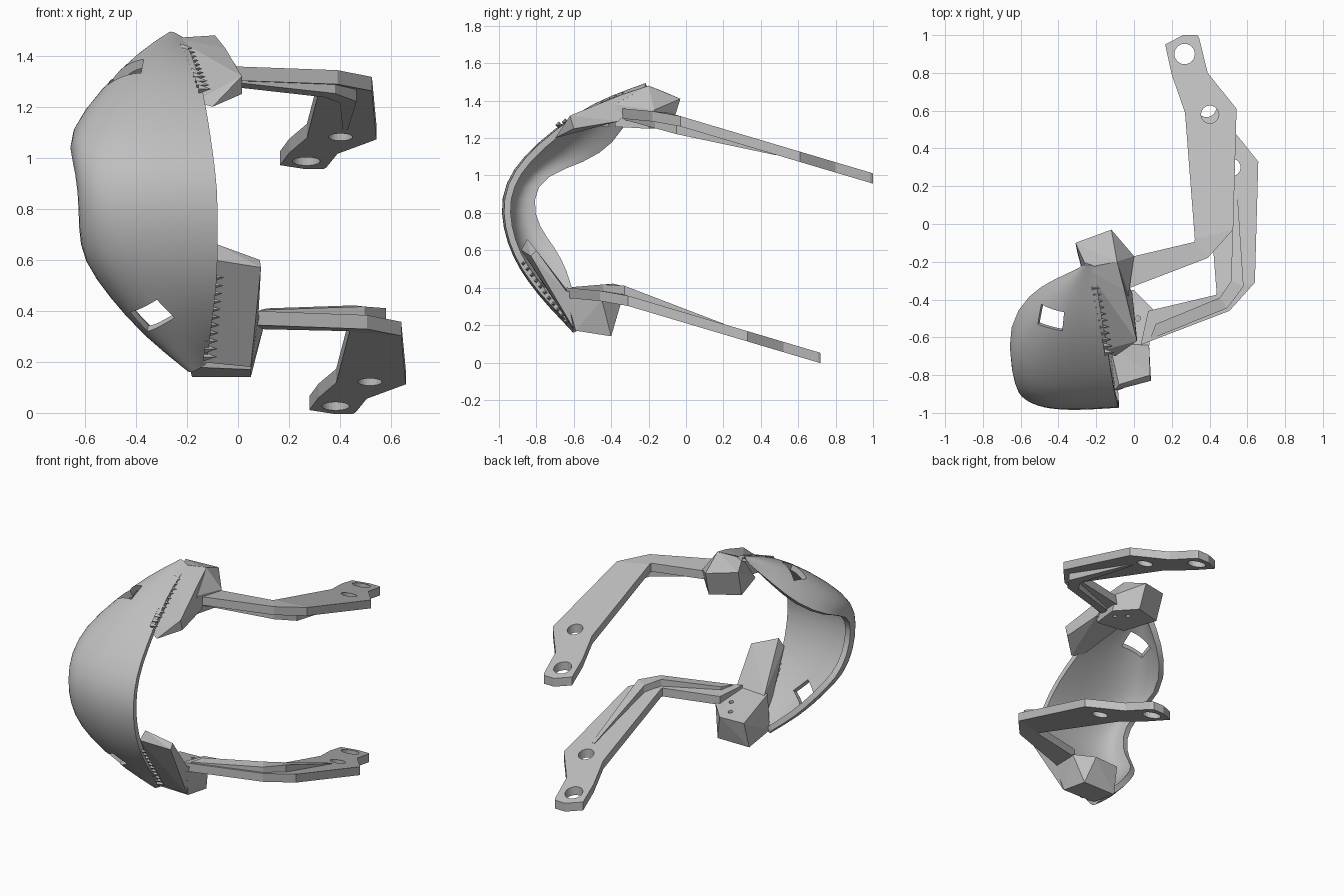
import bpy, bmesh
from mathutils import Vector, Matrix

cube = bpy.data.objects.get("Cube")
if cube:
    bpy.data.objects.remove(cube)

grey = bpy.data.materials.new("plain_grey")
grey.use_nodes = True
grey.diffuse_color = (0.52, 0.52, 0.52, 1)
grey.node_tree.nodes["Principled BSDF"].inputs["Base Color"].default_value = (0.52, 0.52, 0.52, 1)


def finish(bm, name, fix_normals=True):
    if fix_normals:
        bmesh.ops.recalc_face_normals(bm, faces=bm.faces)
    mesh = bpy.data.meshes.new(name)
    bm.to_mesh(mesh)
    bm.free()
    mesh.materials.append(grey)
    obj = bpy.data.objects.new(name, mesh)
    bpy.context.collection.objects.link(obj)
    return obj


def apply_modifiers(obj):
    bpy.context.view_layer.objects.active = obj
    for mod in list(obj.modifiers):
        bpy.ops.object.modifier_apply(modifier=mod.name)


def cut(obj, cutters):
    for c in cutters:
        c.hide_render = True
        mod = obj.modifiers.new("cut", 'BOOLEAN')
        mod.operation, mod.solver, mod.object = 'DIFFERENCE', 'EXACT', c
    apply_modifiers(obj)
    for c in cutters:
        bpy.data.objects.remove(c)


def drill(at, radius, depth):
    bm = bmesh.new()
    bmesh.ops.create_cone(bm, cap_ends=True, segments=24, radius1=radius, radius2=radius,
                          depth=depth, matrix=Matrix.Translation(at))
    return finish(bm, "drill_cutter")


def hull(name, points):
    bm = bmesh.new()
    for p in points:
        bm.verts.new(p)
    bmesh.ops.convex_hull(bm, input=bm.verts)
    bmesh.ops.delete(bm, geom=[v for v in bm.verts if not v.link_faces], context='VERTS')
    bmesh.ops.dissolve_limit(bm, angle_limit=0.06, verts=bm.verts, edges=bm.edges)
    return finish(bm, name)


def ladder(name, pairs, top, bottom, shift):
    """Strip made of (outer, inner) plan pairs, with height rules for both sides."""
    bm = bmesh.new()
    rings = []
    for (ox, oy), (ix, iy) in pairs:
        corners = [(ox, oy, top(oy)), (ix, iy, top(iy)), (ix, iy, bottom(iy)), (ox, oy, bottom(oy))]
        rings.append([bm.verts.new(Vector(c) + shift) for c in corners])
    for a, b in zip(rings, rings[1:]):
        for k in range(4):
            n = (k + 1) % 4
            bm.faces.new((a[k], a[n], b[n], b[k]))
    bm.faces.new(rings[0])
    bm.faces.new(rings[-1])
    return finish(bm, name)


# Arms: bent, sloping plates with a set-back rib that is tallest at the elbow
def plate_top(y):
    return 1.335 - 0.095 * (y + 0.09) if y < -0.09 else 1.335 - 0.297 * (y + 0.09)


def plate_bottom(y):
    return plate_top(y) - 0.055


def rib_depth(y):
    return 0.05 * max(0.04, 1 - abs(y + 0.08) / (0.28 if y < -0.08 else 0.56))


plate = [((-0.08, -0.36), (-0.04, -0.18)), ((0.39, -0.18), (0.32, -0.095)),
         ((0.525, -0.03), (0.322, -0.08)), ((0.543, 0.61), (0.27, 0.59)),
         ((0.39, 0.8), (0.2, 0.79)), ((0.345, 0.985), (0.165, 0.95)), ((0.335, 1.0), (0.26, 1.0))]
rib = [((-0.03, -0.33), (0.0, -0.25)), ((0.38, -0.165), (0.34, -0.11)),
       ((0.465, -0.05), (0.4, -0.02)), ((0.43, 0.48), (0.41, 0.48))]

for side, shift in (("upper", Vector((0, 0, 0))), ("lower", Vector((0.115, -0.28, -0.96)))):
    arm = ladder(side + "_arm", plate, plate_top, plate_bottom, shift)
    cut(arm, [drill(Vector((x, y, plate_top(y))) + shift, r, 0.3)
              for x, y, r in ((0.268, 0.9, 0.054), (0.402, 0.58, 0.047))])
    if side == "upper":
        ladder("upper_arm_rib", rib, plate_bottom, lambda y: plate_bottom(y) - rib_depth(y), shift)
    else:
        ladder("lower_arm_rib", rib, lambda y: plate_top(y) + rib_depth(y), plate_top, shift)

# Mounting blocks and the flanges that run forward along the shell edge
upper_block = hull("upper_block", [
    (-0.25, -0.23, 1.47), (-0.09, -0.2, 1.48), (-0.31, -0.1, 1.44), (-0.12, -0.03, 1.41),
    (-0.3, -0.15, 1.27), (-0.11, -0.08, 1.25), (0.0, -0.17, 1.35), (0.0, -0.2, 1.25),
    (-0.03, -0.38, 1.38), (-0.03, -0.38, 1.26), (-0.24, -0.38, 1.28)])
cut(upper_block, [drill((x, y, 1.26), 0.014, 0.14) for x, y in ((-0.06, -0.25), (-0.12, -0.2))])
hull("upper_flange", [
    (-0.25, -0.24, 1.47), (-0.09, -0.2, 1.48), (-0.05, -0.35, 1.43), (0.015, -0.62, 1.32),
    (0.015, -0.6, 1.25), (-0.1, -0.7, 1.2), (-0.17, -0.67, 1.22), (-0.01, -0.36, 1.29),
    (-0.2, -0.36, 1.29)])
lower_block = hull("lower_block", [
    (-0.19, -0.6, 0.18), (0.05, -0.59, 0.17), (-0.18, -0.4, 0.14), (0.05, -0.4, 0.14),
    (-0.17, -0.36, 0.31), (0.0, -0.35, 0.31), (0.1, -0.45, 0.335),
    (0.08, -0.65, 0.385), (-0.14, -0.65, 0.385)])
cut(lower_block, [drill((x, y, 0.35), 0.014, 0.14) for x, y in ((0.02, -0.5), (-0.03, -0.42))])
hull("lower_flange", [
    (-0.1, -0.88, 0.6), (0.09, -0.83, 0.57), (0.085, -0.8, 0.6), (-0.02, -0.82, 0.62),
    (-0.08, -0.85, 0.66), (0.05, -0.6, 0.18), (-0.15, -0.62, 0.2),
    (0.08, -0.64, 0.38), (-0.13, -0.63, 0.38)])

# Row of small teeth along the seam between shell and flange
for side, start, end in (("upper", (-0.2, -0.34, 1.43), (-0.13, -0.68, 1.27)),
                         ("lower", (-0.11, -0.64, 0.22), (-0.08, -0.87, 0.53))):
    bm = bmesh.new()
    for k in range(11):
        at = Vector(start).lerp(Vector(end), k / 10)
        bmesh.ops.create_cone(bm, cap_ends=True, segments=4, radius1=0.018, radius2=0.0, depth=0.05,
                              matrix=Matrix.Translation(at) @ Vector((1, 0, 0)).to_track_quat('Z', 'Y').to_matrix().to_4x4())
    finish(bm, side + "_seam_teeth")

# Curved shell: each station is (right edge x, outer y and z, left edge x, y, z)
stations = [
    (-0.21, -0.22, 1.47, -0.28, -0.23, 1.45), (-0.19, -0.40, 1.42, -0.42, -0.29, 1.33),
    (-0.15, -0.60, 1.32, -0.56, -0.37, 1.19), (-0.12, -0.79, 1.17, -0.67, -0.54, 1.08),
    (-0.10, -0.92, 1.03, -0.65, -0.76, 1.00), (-0.08, -0.98, 0.88, -0.625, -0.83, 0.87),
    (-0.08, -0.97, 0.72, -0.625, -0.79, 0.72), (-0.08, -0.92, 0.57, -0.61, -0.70, 0.60),
    (-0.09, -0.84, 0.44, -0.51, -0.63, 0.47), (-0.11, -0.73, 0.31, -0.38, -0.59, 0.32),
    (-0.12, -0.60, 0.19, -0.20, -0.57, 0.18)]
columns = 10
core = Vector((0, -0.35, 0.82))


def bulge(x, y, z, factor):
    return core + (Vector((0, y, z)) - core) * factor + Vector((x, 0, 0))


bm = bmesh.new()
rows = []
for xr, y, z, xl, yl, zl in stations:
    p = (Vector((xr, y, z)), bulge(xr + (xl - xr) * 0.4, y, z, 1.02),
         bulge(xl * 1.03, y, z, 1.09), Vector((xl, yl, zl)))
    row = []
    for j in range(columns + 1):
        t = j / columns
        s = 1 - t
        row.append(bm.verts.new(p[0] * s**3 + p[1] * 3 * s * s * t + p[2] * 3 * s * t * t + p[3] * t**3))
    rows.append(row)
for a, b in zip(rows, rows[1:]):
    for j in range(columns):
        bm.faces.new((a[j], a[j + 1], b[j + 1], b[j]))
shell = finish(bm, "shell", fix_normals=False)
shell.modifiers.new("smooth", 'SUBSURF').levels = 1
shell.modifiers.new("wall", 'SOLIDIFY').thickness = 0.035
apply_modifiers(shell)

# Diamond openings through the shell, one near each end
windows = []
for at, aim in (((-0.44, -0.5, 1.34), (-0.25, -0.25, 0.9)), ((-0.335, -0.77, 0.39), (-0.1, -0.8, -0.5))):
    bm = bmesh.new()
    turn = Vector(aim).to_track_quat('Z', 'Y').to_matrix().to_4x4()
    bmesh.ops.create_cube(bm, size=1, matrix=Matrix.Translation(at) @ turn
                          @ Matrix.Rotation(0.6, 4, 'Z') @ Matrix.Diagonal((0.14, 0.11, 0.34, 1)))
    windows.append(finish(bm, "window_cutter"))
cut(shell, windows)

bpy.ops.object.select_all(action='DESELECT')
shell.select_set(True)
bpy.context.view_layer.objects.active = shell
bpy.ops.object.shade_smooth_by_angle(angle=0.6)
